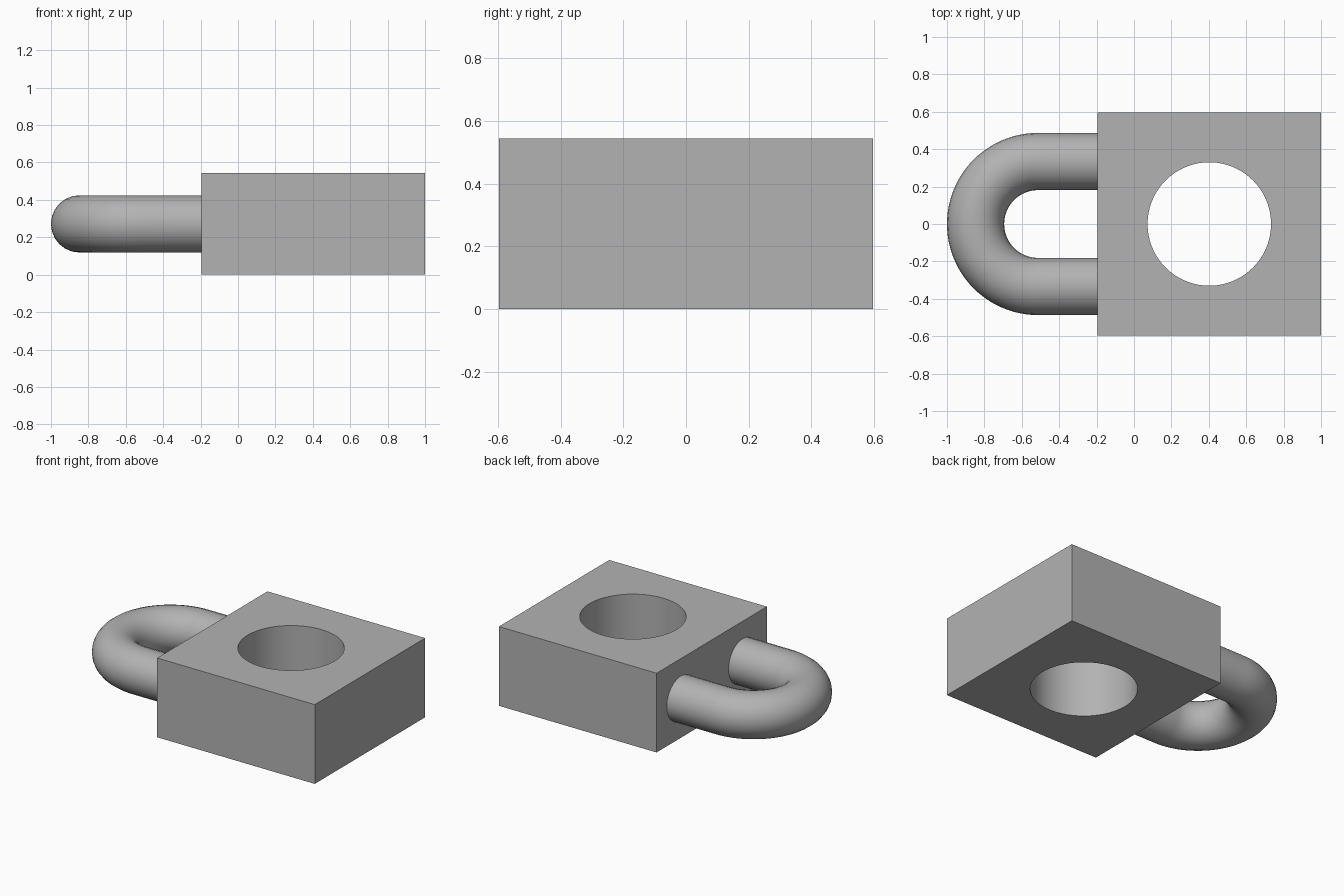
import bpy
from math import pi, sin, cos, radians

cube = bpy.data.objects.get("Cube")
if cube:
    bpy.data.objects.remove(cube, do_unlink=True)

LEFT, RIGHT = -0.195, 1.0        # block extent in x
HALF_WIDTH, HEIGHT = 0.597, 0.543
MID_X, MID_Z = (LEFT + RIGHT) / 2, HEIGHT / 2
HOLE_RADIUS = 0.33
TUBE_RADIUS, BEND_RADIUS = 0.153, 0.334
BEND_X = -1 + TUBE_RADIUS + BEND_RADIUS

grey = bpy.data.materials.new("plain grey")
grey.use_nodes = True
colour = (0.45, 0.45, 0.45, 1)
grey.diffuse_color = colour
grey.node_tree.nodes["Principled BSDF"].inputs["Base Color"].default_value = colour


def select(obj):
    bpy.ops.object.select_all(action='DESELECT')
    obj.select_set(True)
    bpy.context.view_layer.objects.active = obj


# Square block
bpy.ops.mesh.primitive_cube_add(size=1, location=(MID_X, 0, MID_Z))
block = bpy.context.object
block.name = "block"
block.scale = (RIGHT - LEFT, 2 * HALF_WIDTH, HEIGHT)
bpy.ops.object.transform_apply(location=False, rotation=False, scale=True)
block.data.materials.append(grey)

# Round through hole
bpy.ops.mesh.primitive_cylinder_add(vertices=96, radius=HOLE_RADIUS, depth=1,
                                    location=(MID_X, 0, MID_Z))
cutter = bpy.context.object
cutter.name = "hole_cutter"
cutter.hide_render = True
cutter.data.materials.append(grey)
select(block)
cut = block.modifiers.new("hole", 'BOOLEAN')
cut.operation = 'DIFFERENCE'
cut.solver = 'EXACT'
cut.object = cutter
bpy.ops.object.modifier_apply(modifier=cut.name)
bpy.data.objects.remove(cutter, do_unlink=True)
bpy.ops.object.shade_smooth_by_angle(angle=radians(30))

# U-shaped shackle: a round tube swept along two legs and a half circle
STEPS = 48
arc = [pi / 2 + pi * i / STEPS for i in range(STEPS + 1)]
path = [(BEND_X + BEND_RADIUS * cos(a), BEND_RADIUS * sin(a)) for a in arc]
leg_end = LEFT + 0.01
path = [(leg_end, BEND_RADIUS)] + path + [(leg_end, -BEND_RADIUS)]

curve = bpy.data.curves.new("shackle", 'CURVE')
curve.dimensions = '3D'
curve.bevel_depth = TUBE_RADIUS
curve.bevel_resolution = 10
curve.use_fill_caps = True
spline = curve.splines.new('POLY')
spline.points.add(len(path) - 1)
for point, (x, y) in zip(spline.points, path):
    point.co = (x, y, MID_Z, 1)
curve.materials.append(grey)
shackle = bpy.data.objects.new("shackle", curve)
bpy.context.collection.objects.link(shackle)
select(shackle)
bpy.ops.object.convert(target='MESH')
bpy.ops.object.shade_smooth_by_angle(angle=radians(30))
